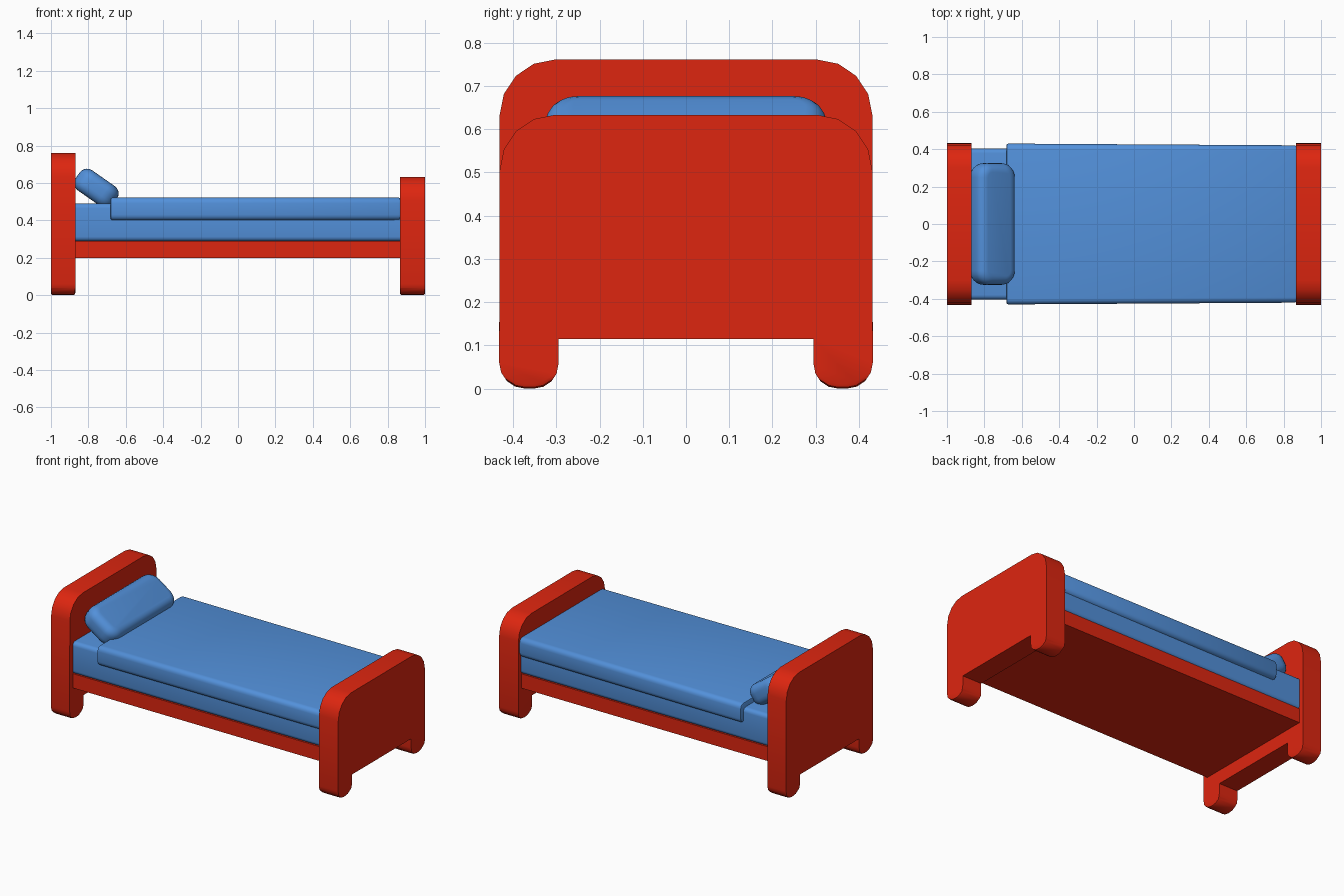
import bpy, bmesh, math

if "Cube" in bpy.data.objects:
    bpy.data.objects.remove(bpy.data.objects["Cube"])


def material(name, color):
    m = bpy.data.materials.new(name)
    m.diffuse_color = color
    m.use_nodes = True
    m.node_tree.nodes["Principled BSDF"].inputs["Base Color"].default_value = m.diffuse_color
    return m


RED = material("red_paint", (0.73, 0.019, 0.005, 1))
BLUE = material("blue_fabric", (0.085, 0.28, 0.70, 1))


def finish(bm, name, mat, angle=35):
    bmesh.ops.recalc_face_normals(bm, faces=bm.faces)
    me = bpy.data.meshes.new(name)
    bm.to_mesh(me)
    bm.free()
    ob = bpy.data.objects.new(name, me)
    bpy.context.collection.objects.link(ob)
    me.materials.append(mat)
    bpy.ops.object.select_all(action='DESELECT')
    ob.select_set(True)
    bpy.context.view_layer.objects.active = ob
    bpy.ops.object.shade_smooth_by_angle(angle=math.radians(angle))
    return ob


def arc(cy, cz, r, start, end, n=4):
    angles = [math.radians(start + (end - start) * i / n) for i in range(n + 1)]
    return [(cy + r * math.cos(a), cz + r * math.sin(a)) for a in angles]


def end_board(name, x0, x1, top):
    # Half outline in y/z, mirrored: arched shoulder, outer side, rounded foot
    half = arc(0.302, top - 0.128, 0.129, 90, 0)
    half += arc(0.372, 0.06, 0.06, 0, -90)
    half += arc(0.351, 0.056, 0.056, -90, -180)
    half += [(0.295, 0.115)]
    outline = half + [(-y, z) for y, z in reversed(half)]
    bm = bmesh.new()
    face = bm.faces.new([bm.verts.new((x0, y, z)) for y, z in outline])
    res = bmesh.ops.extrude_face_region(bm, geom=[face])
    moved = [v for v in res["geom"] if isinstance(v, bmesh.types.BMVert)]
    bmesh.ops.translate(bm, verts=moved, vec=(x1 - x0, 0, 0))
    # Soften the rims of the feet
    rims = [e for e in bm.edges if all(v.co.z < 0.03 for v in e.verts)
            and abs(e.verts[0].co.x - e.verts[1].co.x) < 1e-4]
    bmesh.ops.bevel(bm, geom=rims, offset=0.011, segments=2, profile=0.5, affect='EDGES')
    return finish(bm, name, RED)


def block(name, lo, hi, mat, bevels=()):
    # bevels: (edge test, width, segments) applied in order
    bm = bmesh.new()
    bmesh.ops.create_cube(bm, size=1)
    for v in bm.verts:
        v.co = [l + (c + 0.5) * (h - l) for c, l, h in zip(v.co, lo, hi)]
    for test, width, segs in bevels:
        edges = [e for e in bm.edges if test(e)]
        bmesh.ops.bevel(bm, geom=edges, offset=width, segments=segs, profile=0.5,
                        affect='EDGES', clamp_overlap=True)
    return finish(bm, name, mat, 40)


def along(axis):
    return lambda e: abs((e.verts[1].co - e.verts[0].co).normalized()[axis]) > 0.99


def sharp(e):
    return e.calc_face_angle(0) > math.radians(60)


# Frame
end_board("headboard", -1.0, -0.87, 0.76)
end_board("footboard", 0.866, 1.0, 0.632)
block("bed_base", (-0.88, -0.40, 0.20), (0.88, 0.40, 0.29), RED)

# Bedding
block("mattress", (-0.868, -0.404, 0.288), (0.87, 0.404, 0.49), BLUE,
      [(along(0), 0.025, 4)])
blanket = block("blanket", (-0.683, -0.43, 0.40), (0.87, 0.43, 0.522), BLUE,
                [(along(0), 0.03, 4),
                 (lambda e: sharp(e) or all(v.co.x < -0.68 for v in e.verts), 0.012, 2)])
for v in blanket.data.vertices:  # slight taper towards the foot
    v.co.y *= 1 - 0.022 * (v.co.x + 0.683) / 1.553

# Pillow leaning on the headboard
pillow = block("pillow", (-0.122, -0.325, -0.066), (0.122, 0.325, 0.066), BLUE,
               [(along(2), 0.075, 6), (sharp, 0.048, 5)])
pillow.rotation_euler = (0, math.radians(35), 0)
pillow.location = (-0.757, 0, 0.571)
